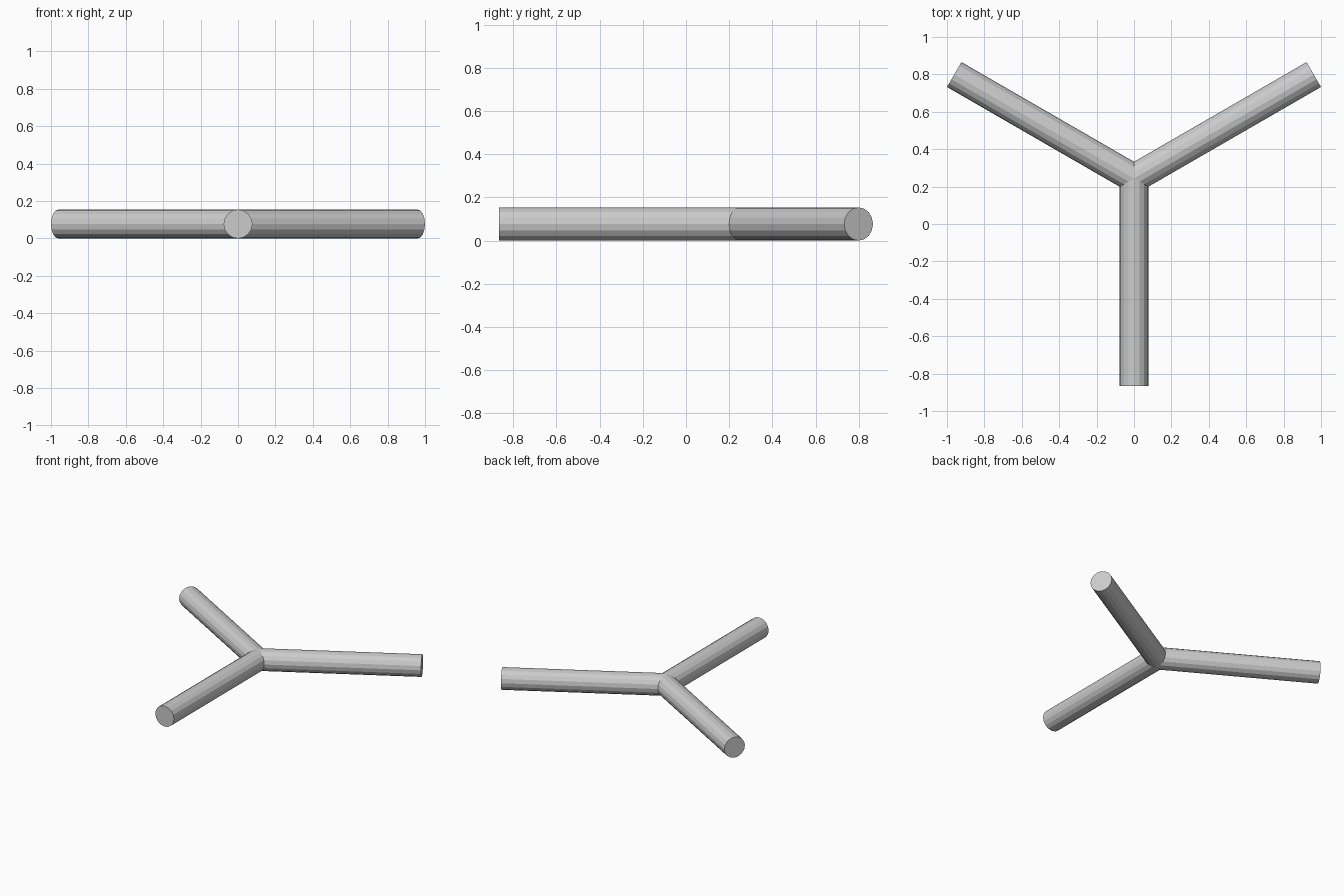
import bpy, bmesh
from math import sin, cos, tan, pi, radians

if "Cube" in bpy.data.objects:
    bpy.data.objects.remove(bpy.data.objects["Cube"])

R = 0.077        # tube radius
L = 1.11         # arm length from the hub
HUB_Y = 0.244    # hub position that centres the bounds
SIDES = 16

bm = bmesh.new()


def add_arm(angle):
    """Tube from the hub outward, mitred against its two neighbours."""
    def point(along, across, z):
        return bm.verts.new((along * cos(angle) - across * sin(angle),
                             HUB_Y + along * sin(angle) + across * cos(angle),
                             z + R))
    inner, outer = [], []
    for i in range(SIDES):
        a = 2 * pi * i / SIDES
        across, z = R * cos(a), R * sin(a)
        inner.append(point(abs(across) / tan(radians(60)), across, z))
        outer.append(point(L, across, z))
    for i in range(SIDES):
        j = (i + 1) % SIDES
        bm.faces.new((inner[i], inner[j], outer[j], outer[i]))
    bm.faces.new(outer)


# Three arms at 120 degrees, welded along the mitre seams
for deg in (30, 150, 270):
    add_arm(radians(deg))
bmesh.ops.remove_doubles(bm, verts=bm.verts, dist=0.0005)
bmesh.ops.recalc_face_normals(bm, faces=bm.faces)

mesh = bpy.data.meshes.new("three_way_tube")
bm.to_mesh(mesh)
bm.free()
bpy.context.collection.objects.link(bpy.data.objects.new("three_way_tube", mesh))
